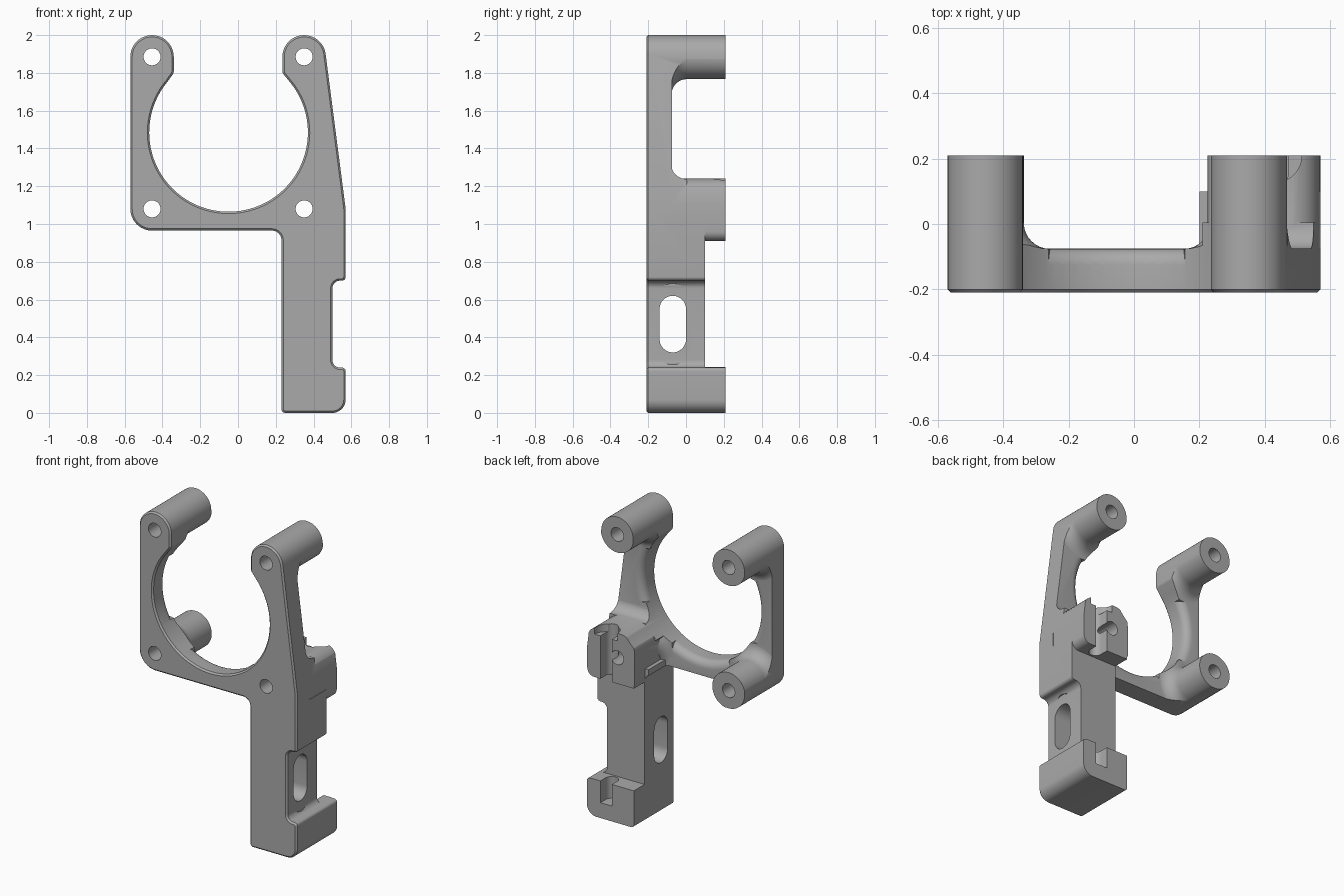
import bpy, bmesh, math
from mathutils import Vector

if "Cube" in bpy.data.objects:
    bpy.data.objects.remove(bpy.data.objects["Cube"])

BACK = 0.21
RING = (-0.05, 1.485)
POSTS = [(-0.455, 1.885), (0.35, 1.885), (-0.455, 1.08), (0.35, 1.08)]

grey = bpy.data.materials.new("matte_grey")
grey.use_nodes = True
grey.diffuse_color = (0.4, 0.4, 0.4, 1)
grey.node_tree.nodes["Principled BSDF"].inputs["Base Color"].default_value = (0.4, 0.4, 0.4, 1)


def orient(bm):
    """Make all face normals point out of the closed solid."""
    bm.normal_update()
    bmesh.ops.recalc_face_normals(bm, faces=bm.faces)
    bm.normal_update()
    if bm.calc_volume(signed=True) < 0:
        bmesh.ops.reverse_faces(bm, faces=bm.faces)
        bm.normal_update()


def finish(name, bm):
    orient(bm)
    mesh = bpy.data.meshes.new(name)
    bm.to_mesh(mesh)
    bm.free()
    obj = bpy.data.objects.new(name, mesh)
    bpy.context.scene.collection.objects.link(obj)
    mesh.materials.append(grey)
    return obj


def arc(c, r, a0, a1, n=24):
    angles = [math.radians(a0 + (a1 - a0) * i / n) for i in range(n + 1)]
    return [(c[0] + r * math.cos(a), c[1] + r * math.sin(a)) for a in angles]


def rounded(points, n=8):
    """Outline from (u, v) or (u, v, corner radius) points."""
    out = []
    for i, p in enumerate(points):
        here = Vector(p[:2])
        if len(p) < 3:
            out.append(here)
            continue
        a = (Vector(points[i - 1][:2]) - here).normalized()
        b = (Vector(points[(i + 1) % len(points)][:2]) - here).normalized()
        half = a.angle(b) / 2
        t = p[2] / math.tan(half)
        c = here + (a + b).normalized() * p[2] / math.sin(half)
        start, end = here + a * t - c, here + b * t - c
        out += [c + start.lerp(end, k / n).normalized() * p[2] for k in range(n + 1)]
    return out


def prism(name, outline, lo, hi, axis="y", chamfer=0):
    """Extrude a 2D outline along an axis, with an optional chamfer on the low end."""
    place = {"x": lambda u, v, w: (w, u, v), "y": lambda u, v, w: (u, w, v),
             "z": lambda u, v, w: (u, v, w)}[axis]
    bm = bmesh.new()
    rings = [[bm.verts.new(place(p[0], p[1], w)) for p in outline] for w in (lo, hi)]
    low = bm.faces.new(rings[0])
    bm.faces.new(rings[1])
    for i in range(len(outline)):
        bm.faces.new((rings[0][i - 1], rings[0][i], rings[1][i], rings[1][i - 1]))
    if chamfer:
        orient(bm)
        bmesh.ops.inset_region(bm, faces=[low], thickness=chamfer, depth=chamfer)
    return finish(name, bm)


def box(name, x, y, z):
    return prism(name, [(x[0], z[0]), (x[1], z[0]), (x[1], z[1]), (x[0], z[1])], *y)


def lathe(name, centre, profile, n=64):
    """Revolve (radius, y) points about an axis parallel to y."""
    bm = bmesh.new()
    rings = [[bm.verts.new((x, y, z)) for x, z in arc(centre, r, 0, 360 - 360 / n, n - 1)]
             for r, y in profile]
    bm.faces.new(rings[0])
    bm.faces.new(rings[-1])
    for a, b in zip(rings, rings[1:]):
        for i in range(n):
            bm.faces.new((a[i - 1], a[i], b[i], b[i - 1]))
    return finish(name, bm)


def combine(target, other, operation):
    mod = target.modifiers.new(operation, "BOOLEAN")
    mod.operation, mod.solver, mod.object = operation, "EXACT", other
    bpy.context.view_layer.objects.active = target
    bpy.ops.object.modifier_apply(modifier=mod.name)
    if not target.data.polygons:
        raise RuntimeError(f"{operation} with {other.name} left nothing")
    bpy.data.objects.remove(other)


# Front silhouette: arm, notch, posts and open ring in one outline
silhouette = rounded([
    (0.23, 0, 0.02), (0.57, 0, 0.07), (0.57, 0.24, 0.02), (0.5, 0.24, 0.04),
    (0.5, 0.7, 0.04), (0.57, 0.7, 0.02), (0.57, 1.08)]
    + arc(POSTS[1], 0.115, 7, 180) + [(0.235, 1.8, 0.03)]
    + arc(RING, 0.42, 40, -220, 96) + [(-0.34, 1.8, 0.03)]
    + arc(POSTS[0], 0.115, 0, 180)
    + [(-0.57, 0.965, 0.114), (0.23, 0.965, 0.05)])

# Thin plate with a rounded rear lip round the ring
body = box("bracket_body", (-0.7, 0.7), (-0.3, -0.075), (0.8, 2.1))
lip = [(0.47 - 0.05 * math.cos(t), -0.125 + 0.05 * math.sin(t))
       for t in [math.pi / 2 * i / 6 for i in range(7)]]
combine(body, lathe("ring_lip", RING, [(0.412, -0.126)] + lip + [(0.47, 0)]), "DIFFERENCE")

# Posts flaring into the plate
flare = [(0.198 - 0.08 * math.sin(t), 0.004 - 0.08 * math.cos(t))
         for t in [math.pi / 2 * i / 8 for i in range(9)]]
for p in POSTS:
    combine(body, lathe("post", p, [(0.198, -0.29)] + flare + [(0.118, 0.3)]), "UNION")

# Arm, foot and clamp block
combine(body, box("arm", (0.2, 0.6), (-0.31, 0.1), (-0.1, 1.0)), "UNION")
combine(body, box("foot", (0.19, 0.61), (-0.28, 0.31), (-0.11, 0.242)), "UNION")
block = rounded([(0.225, 0.91), (0.567, 0.91, 0.05), (0.567, 1.24, 0.09), (0.225, 1.24, 0.1)])
combine(body, prism("clamp_block", block, -0.15, 0.32), "UNION")
fillet = rounded([(-0.14, 1.15), (0.005, 1.15), (0.005, 1.239),
                  (-0.076, 1.239, 0.075), (-0.077, 1.33), (-0.14, 1.33)])
combine(body, prism("block_fillet", fillet, 0.21, 0.62, "x"), "UNION")

# Trim everything to the silhouette with its chamfered front edge
combine(body, prism("silhouette", silhouette, -0.2, BACK, "y", 0.01), "INTERSECT")

# Screw holes
for p in POSTS:
    combine(body, lathe("screw_hole", p, [(0.045, -0.4), (0.045, 0.4)], 32), "DIFFERENCE")


# Strap slot through the arm, with a shallow recess in the notch
def obround(half, lo, hi):
    return arc((-0.07, hi - half), half, 0, 180, 16) + arc((-0.07, lo + half), half, 180, 360, 16)


combine(body, prism("strap_slot", obround(0.07, 0.32, 0.62), 0.1, 0.7, "x"), "DIFFERENCE")
combine(body, prism("slot_recess", obround(0.1, 0.255, 0.685), 0.502, 0.7, "x"), "DIFFERENCE")

# Vertical pin grooves, open to the back, and the countersink on the block
groove = arc((0.43, 0.155), 0.042, 180, 360, 16) + [(0.472, 0.3), (0.388, 0.3)]
for lo, hi in ((0.1, 0.4), (0.8, 1.4)):
    combine(body, prism("pin_groove", groove, lo, hi, "z"), "DIFFERENCE")
combine(body, prism("pin_countersink", arc((0.43, BACK), 0.083, 0, 352.5, 47), 1.19, 1.4, "z"),
        "DIFFERENCE")

bpy.ops.object.select_all(action="DESELECT")
body.select_set(True)
bpy.context.view_layer.objects.active = body
bpy.ops.object.shade_smooth_by_angle(angle=math.radians(30))
